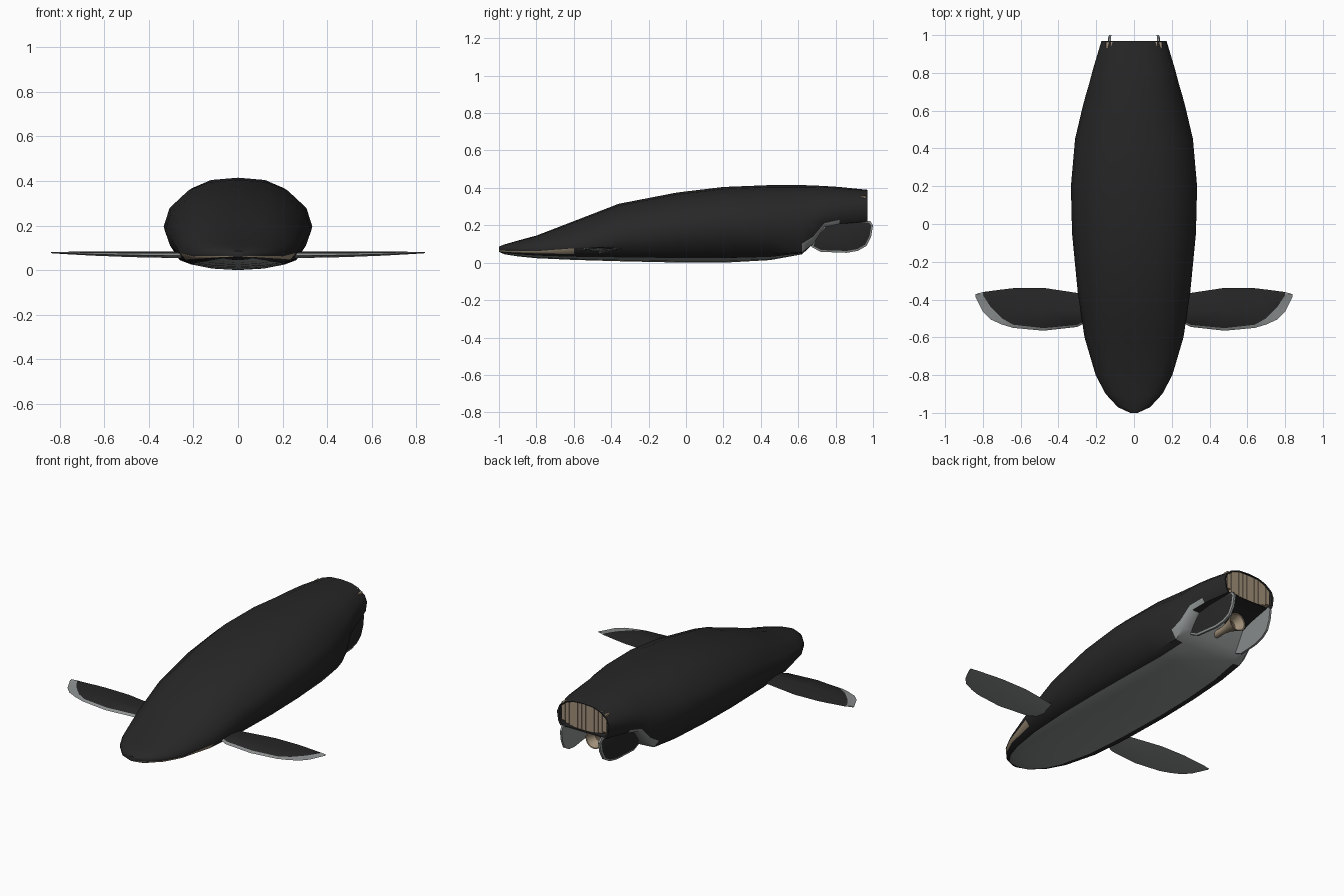
import bpy, bmesh, math

if "Cube" in bpy.data.objects:
    bpy.data.objects.remove(bpy.data.objects["Cube"])


def material(name, r, g, b):
    m = bpy.data.materials.new(name)
    m.diffuse_color = (r, g, b, 1)
    m.use_nodes = True
    m.node_tree.nodes["Principled BSDF"].inputs["Base Color"].default_value = m.diffuse_color
    return m


BLACK, SILVER, TAN, BRONZE = range(4)
MATS = [material("hull black", .02, .02, .02), material("silver grey", .265, .28, .28),
        material("tan metal", .36, .285, .195), material("dark bronze", .09, .068, .046)]


def finish(name, bm, angle=40):
    bmesh.ops.recalc_face_normals(bm, faces=bm.faces[:])
    me = bpy.data.meshes.new(name)
    bm.to_mesh(me)
    bm.free()
    for m in MATS:
        me.materials.append(m)
    ob = bpy.data.objects.new(name, me)
    bpy.context.collection.objects.link(ob)
    bpy.ops.object.select_all(action='DESELECT')
    ob.select_set(True)
    bpy.context.view_layer.objects.active = ob
    bpy.ops.object.shade_smooth_by_angle(angle=math.radians(angle))
    return ob


def loft(rings, rule, caps=(BLACK, BLACK)):
    """Skin closed rings; rule(ring index, segment index) picks the colour."""
    bm = bmesh.new()
    vs = [[bm.verts.new(p) for p in r] for r in rings]
    n = len(vs[0])
    for i in range(len(vs) - 1):
        for s in range(n):
            t = (s + 1) % n
            f = bm.faces.new((vs[i][s], vs[i][t], vs[i + 1][t], vs[i + 1][s]))
            f.material_index = rule(i, s)
    for ring, c in zip((vs[0], vs[-1]), caps):
        bm.faces.new(ring).material_index = c
    return bm


# Hull: y, half width, top, widest height, chine height, keel, chine ratio
stations = [
    (-1, .02, .086, .075, .061, .058, .97),
    (-.97, .085, .098, .075, .058, .045, .96),
    (-.9, .15, .118, .074, .054, .034, .95),
    (-.8, .203, .145, .073, .05, .024, .93),
    (-.6, .262, .222, .08, .046, .015, .9),
    (-.36, .298, .315, .135, .046, .008, .86),
    (-.05, .328, .375, .175, .045, .001, .8),
    (.2, .334, .405, .195, .045, 0, .77),
    (.45, .312, .415, .205, .045, .014, .77),
    (.62, .272, .415, .21, .055, .045, .82),
    (.68, .256, .413, .23, .1, .1, .86),
    (.74, .238, .41, .26, .19, .19, .87),
    (.82, .217, .405, .28, .207, .207, .87),
    (.97, .172, .39, .3, .22, .22, .87)]


def section(y, w, zt, zm, zc, zb, kc):
    h = zt - zm
    k = .3 if y > .6 else .5
    lower = ((kc + .65 * (1 - kc)) * w, zc + k * (zm - zc))
    if y < -.5:                              # upright lip that carries the mouth line
        lower = (.995 * w, zm - (.011 if y < -.7 else .003))
    half = [(0, zt), (.39 * w, zt - .05 * h), (.67 * w, zt - .23 * h), (.92 * w, zt - .6 * h),
            (w, zm), lower, (kc * w, zc),
            (.8 * kc * w, zb + .55 * (zc - zb)), (.45 * kc * w, zb + .15 * (zc - zb)), (0, zb)]
    return [(x, y, z) for x, z in half] + [(-x, y, z) for x, z in half[8:0:-1]]


rings = [section(*s) for s in stations]
last = rings[-1]
for y, k in ((.968, .94), (.93, .92)):       # rim and recess of the rear opening
    rings.append([(x * k, y, .305 + (z - .305) * k) for x, _, z in last])


def hull_colour(i, s):
    s = min(s, 17 - s)
    if i >= len(stations) - 1:
        return BLACK
    y = stations[i][0]
    if s == 5 and y < -.75:
        return TAN                           # mouth line
    if y > .6:                               # cut-away stern
        return SILVER if (s == 5 and y < .8) or (s >= 6 and y < .7) else BLACK
    return SILVER if s >= 7 and i >= 1 else BLACK


finish("hull", loft(rings, hull_colour, (BLACK, BRONZE)))

# Rear grille: upright slats following the opening
bm = bmesh.new()
count = 11
for i in range(count):
    x = (i - (count - 1) / 2) * .0272
    hh = .077 * (1 - abs(x / .168) ** 3) ** .5
    v = bmesh.ops.create_cube(bm, size=1)["verts"]
    for p in v:
        p.co = (x + p.co.x * .0245, .946 + p.co.y * .034, .305 + p.co.z * 2 * hh)
for f in bm.faces:
    f.material_index = TAN
finish("rear_grille", bm)

# Bow wings: x, leading y, trailing y, width share of the silver edge
span = [(.2, -.49, -.385, .06), (.3, -.545, -.365, .06), (.48, -.565, -.338, .06),
        (.64, -.55, -.34, .08), (.70, -.532, -.347, .18), (.76, -.505, -.355, .45),
        (.80, -.465, -.36, .85), (.84, -.385, -.372, .9)]
for side, name in ((1, "right_wing"), (-1, "left_wing")):
    rings = []
    for x, a, b, k in span:
        t = max(0, (x - .2) / .64)
        zt, zb = .085 - .003 * t, .054 + .022 * t * t
        zl = zb + .35 * (zt - zb)
        c = b - a
        m = max(k + .08, .5)
        rings.append([(side * x, a, zl), (side * x, a + k * c, zl + .6 * (zt - zl)),
                      (side * x, a + m * c, zt), (side * x, b, (zt + zb) / 2),
                      (side * x, a + .5 * c, zb)])
    finish(name, loft(rings, lambda i, s: BLACK if 0 < s < 3 and i < 6 else SILVER,
                      (BLACK, SILVER)))

# Stern fins: black outside with thin silver rim, silver inside
outline = [(.67, .085), (.72, .058), (.86, .053), (.92, .064), (.965, .09), (.99, .14),
           (1.0, .2), (.985, .222), (.9, .23), (.8, .222), (.74, .2), (.69, .14)]
for side, name in ((1, "right_fin"), (-1, "left_fin")):
    bm = bmesh.new()
    faces = []
    for off in (0, .012):
        faces.append([bm.verts.new((side * (.12 + .1 * (1 - y) + off), y, z)) for y, z in outline])
    inner, outer = bm.faces.new(faces[0]), bm.faces.new(faces[1])
    n = len(outline)
    for i in range(n):
        j = (i + 1) % n
        bm.faces.new((faces[0][i], faces[0][j], faces[1][j], faces[1][i]))
    bmesh.ops.recalc_face_normals(bm, faces=bm.faces[:])
    bmesh.ops.inset_region(bm, faces=[outer], thickness=.01, depth=.003)
    for f in bm.faces:
        f.material_index = SILVER
    outer.material_index = BLACK
    finish(name, bm, 30)

# Thruster: shaft flaring to a bell, hollow at the back
prof = [(.68, .02), (.75, .02), (.79, .026), (.83, .038), (.87, .054), (.868, .048),
        (.82, .028), (.78, .012)]
rings = [[(r * math.cos(a * math.tau / 20), y, .135 + r * math.sin(a * math.tau / 20))
          for a in range(20)] for y, r in prof]
finish("thruster_nozzle", loft(rings, lambda i, s: BRONZE if i > 5 else TAN, (TAN, BRONZE)))
